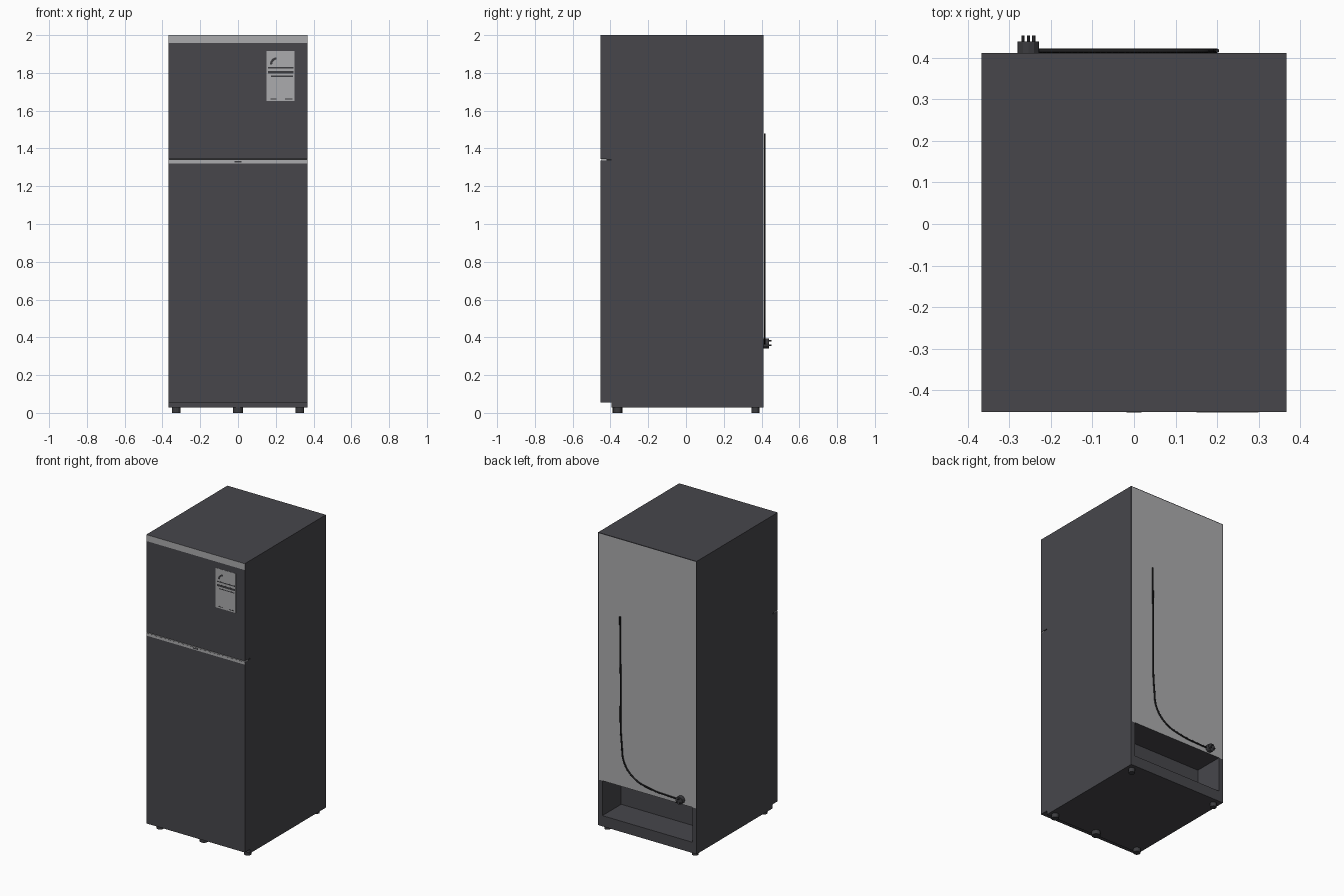
import bpy, bmesh, math
from mathutils import Vector, Matrix

cube = bpy.data.objects.get("Cube")
if cube:
    bpy.data.objects.remove(cube, do_unlink=True)


def material(name, color):
    m = bpy.data.materials.new(name)
    m.use_nodes = True
    m.diffuse_color = (*color, 1)
    m.node_tree.nodes["Principled BSDF"].inputs["Base Color"].default_value = (*color, 1)
    return m


CHARCOAL = material("charcoal", (0.063, 0.062, 0.071))
SILVER = material("silver grey", (0.41, 0.41, 0.42))
BLACK = material("black rubber", (0.014, 0.014, 0.015))
DARK = material("dark plastic", (0.045, 0.045, 0.05))


def finish(name, bm, mats):
    bmesh.ops.recalc_face_normals(bm, faces=bm.faces)
    mesh = bpy.data.meshes.new(name)
    bm.to_mesh(mesh)
    bm.free()
    for m in mats:
        mesh.materials.append(m)
    obj = bpy.data.objects.new(name, mesh)
    bpy.context.collection.objects.link(obj)
    return obj


def box_bmesh(lo, hi, cuts=()):
    """Box between two corners, with extra edge loops at (axis, value)."""
    lo, hi = Vector(lo), Vector(hi)
    bm = bmesh.new()
    bmesh.ops.create_cube(bm, size=1, matrix=Matrix.Translation((lo + hi) / 2)
                          @ Matrix.Diagonal((*(hi - lo), 1)))
    for axis, value in cuts:
        normal = Vector((0, 0, 0))
        normal[axis] = 1
        bmesh.ops.bisect_plane(bm, geom=bm.verts[:] + bm.edges[:] + bm.faces[:],
                               plane_co=normal * value, plane_no=normal)
    bm.normal_update()
    return bm


def box(name, lo, hi, mat):
    return finish(name, box_bmesh(lo, hi), [mat])


def cylinder(name, center, radius, depth, mat, axis="Z", sides=16):
    bm = bmesh.new()
    turn = Matrix.Rotation(math.radians(90), 4, "X") if axis == "Y" else Matrix()
    bmesh.ops.create_cone(bm, cap_ends=True, segments=sides, radius1=radius, radius2=radius,
                          depth=depth, matrix=Matrix.Translation(center) @ turn)
    return finish(name, bm, [mat])


W = 0.367          # half width
FRONT, SEAM, BACK = -0.452, -0.395, 0.411
CAVITY_X, CAVITY_LOW, CAVITY_TOP = 0.335, 0.1, 0.335

# Cabinet with silver back panel and recessed compressor bay
bm = box_bmesh((-W, SEAM, 0.028), (W, BACK, 2),
               [(0, CAVITY_X), (0, -CAVITY_X), (0, W - 0.005), (0, 0.005 - W),
                (2, CAVITY_LOW), (2, CAVITY_TOP), (2, 1.995)])
bay = None
for f in bm.faces:
    c = f.calc_center_median()
    if f.normal.y > 0.9:
        if CAVITY_TOP < c.z < 1.995 and abs(c.x) < W - 0.005:
            f.material_index = 1
        elif abs(c.x) < CAVITY_X and CAVITY_LOW < c.z < CAVITY_TOP:
            bay = f
pushed = bmesh.ops.extrude_discrete_faces(bm, faces=[bay])["faces"][0]
bmesh.ops.translate(bm, verts=pushed.verts[:], vec=(0, -0.2, 0))
finish("cabinet", bm, [CHARCOAL, SILVER])

# Doors, each with a silver band along the top of the front
for name, low, high, band in (("freezer_door", 1.344, 2, 1.957),
                              ("fridge_door", 0.055, 1.336, 1.32)):
    bm = box_bmesh((-W, FRONT, low), (W, SEAM, high), [(2, band)])
    for f in bm.faces:
        if f.normal.y < -0.9 and f.calc_center_median().z > band:
            f.material_index = 1
    finish(name, bm, [CHARCOAL, SILVER])

# Trim inside the gap between the doors
box("door_gap_trim", (-W, FRONT + 0.001, 1.336), (W, -0.42, 1.341), SILVER)
box("door_gap_gasket", (-W + 0.004, -0.42, 1.336), (W - 0.004, SEAM, 1.344), BLACK)
box("trim_badge", (-0.018, FRONT - 0.001, 1.326), (0.018, FRONT, 1.333), DARK)

# Rating sticker with plain dark bars and a curved gauge
box("sticker", (0.15, FRONT - 0.001, 1.65), (0.3, FRONT, 1.915), SILVER)
for i, (x0, x1, z, h) in enumerate(((0.16, 0.295, 1.828, 0.007), (0.16, 0.295, 1.803, 0.014),
                                    (0.175, 0.29, 1.782, 0.006), (0.172, 0.205, 1.661, 0.005),
                                    (0.25, 0.288, 1.661, 0.005))):
    box(f"sticker_bar_{i + 1}", (x0, FRONT - 0.0015, z - h / 2),
        (x1, FRONT - 0.001, z + h / 2), DARK)
bm = bmesh.new()
arc = [math.radians(95 + 17 * i) for i in range(6)]
rings = [[bm.verts.new((0.207 + r * math.cos(a), FRONT - 0.0015, 1.845 + r * math.sin(a)))
          for a in arc] for r in (0.026, 0.038)]
for i in range(len(arc) - 1):
    bm.faces.new((rings[0][i], rings[0][i + 1], rings[1][i + 1], rings[1][i]))
finish("sticker_gauge", bm, [DARK])

# Feet
for side, x in (("right", -0.327), ("left", 0.327)):
    cylinder(f"front_foot_{side}", (x, -0.362, 0.015), 0.023, 0.03, DARK)
    cylinder(f"back_foot_{side}", (x, 0.368, 0.015), 0.02, 0.03, DARK)
cylinder("center_foot", (0, -0.362, 0.015), 0.027, 0.03, DARK)

# Power cable down the back
curve = bpy.data.curves.new("power_cable", "CURVE")
curve.dimensions = "3D"
curve.bevel_depth = 0.005
curve.bevel_resolution = 2
curve.use_fill_caps = True
path = [(0.2, 1.478), (0.195, 1.05), (0.187, 0.62), (0.165, 0.495),
        (0.09, 0.415), (-0.02, 0.38), (-0.195, 0.367), (-0.23, 0.367)]
spline = curve.splines.new("BEZIER")
spline.bezier_points.add(len(path) - 1)
for p, (x, z) in zip(spline.bezier_points, path):
    p.co = (x, BACK + 0.006, z)
    p.handle_left_type = p.handle_right_type = "AUTO"
curve.materials.append(BLACK)
bpy.context.collection.objects.link(bpy.data.objects.new("power_cable", curve))

# Plug with three pins
cylinder("plug", (-0.254, 0.425, 0.368), 0.026, 0.028, DARK, "Y", 12)
for i, (dx, z) in enumerate(((-0.013, 0.358), (0, 0.381), (0.013, 0.358))):
    cylinder(f"plug_pin_{i + 1}", (-0.254 + dx, 0.446, z), 0.004, 0.015, DARK, "Y", 8)
